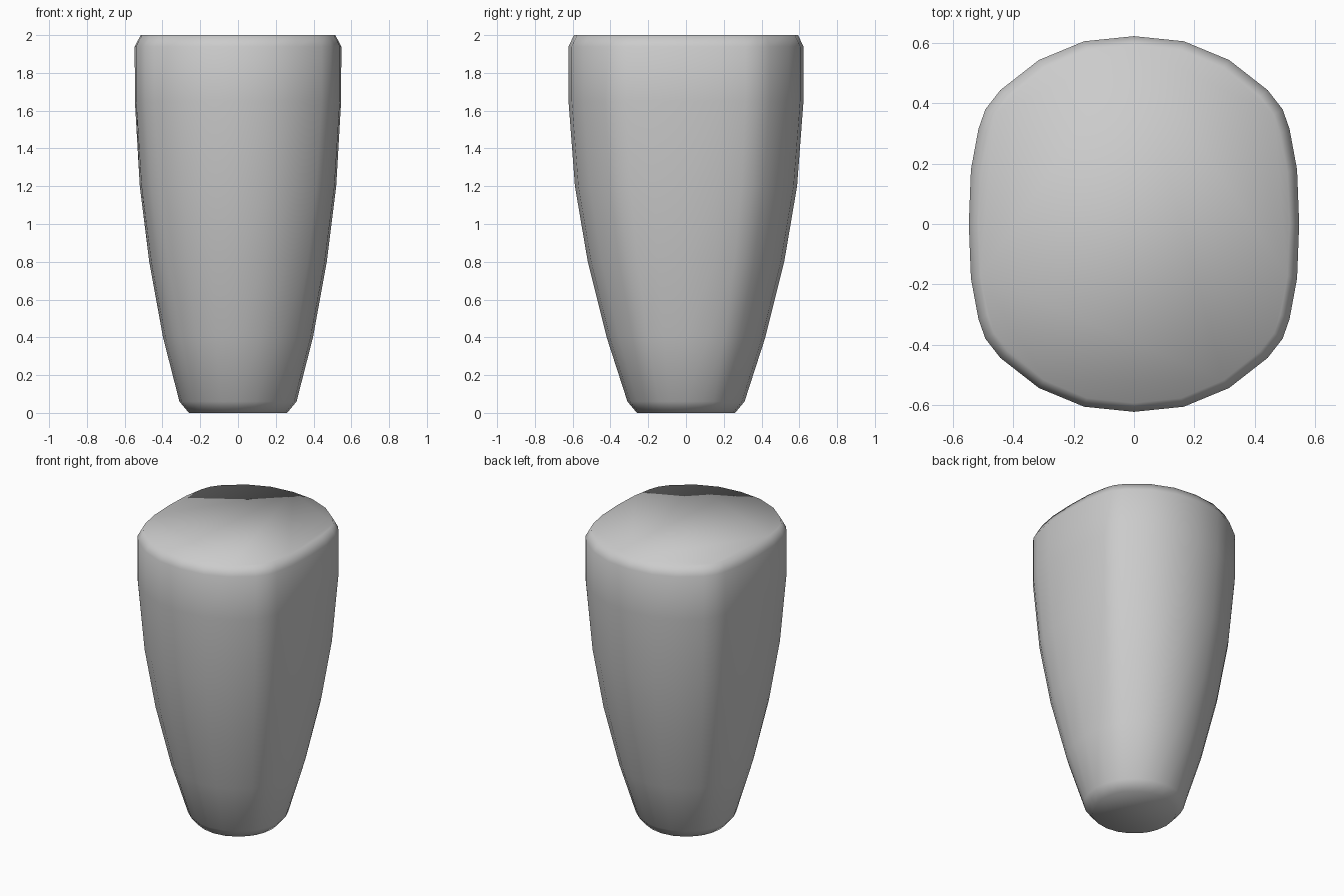
import bpy, math

if "Cube" in bpy.data.objects:
    bpy.data.objects.remove(bpy.data.objects["Cube"])

# Quarter outline of the wide top section (x, y), and unit circle at the foot
quarter = [(0.547, 0), (0.54, 0.18), (0.515, 0.315), (0.492, 0.38),
           (0.443, 0.443), (0.315, 0.543), (0.165, 0.605), (0, 0.622)]
outline = quarter + [(-x, y) for x, y in quarter[-2::-1]]
outline += [(x, -y) for x, y in outline[-2:0:-1]]
MAX_X, MAX_Y = 0.547, 0.622

# Levels: z, half width, half depth, blend from round to rounded-square
levels = [(0, 0.26, 0.26, 0), (0.06, 0.31, 0.31, 0), (0.4, 0.397, 0.42, 0.3),
          (0.8, 0.47, 0.52, 0.6), (1.2, 0.52, 0.588, 0.8),
          (1.65, 0.546, 0.622, 1), (1.94, 0.547, 0.622, 1), (2.0, 0.515, 0.593, 1)]


def section(z, half_x, half_y, blend):
    ring = []
    for x, y in outline:
        u, v = x / MAX_X, y / MAX_Y
        r = math.hypot(u, v)
        k = blend + (1 - blend) / r
        ring.append((u * k * half_x, v * k * half_y, z))
    return ring


# Tapered body lofted through the sections, capped at both ends
verts = [p for lv in levels for p in section(*lv)]
n = len(outline)
faces = [(r * n + i, r * n + (i + 1) % n, (r + 1) * n + (i + 1) % n, (r + 1) * n + i)
         for r in range(len(levels) - 1) for i in range(n)]
faces.append(tuple(range(n - 1, -1, -1)))
faces.append(tuple(range((len(levels) - 1) * n, len(levels) * n)))

mesh = bpy.data.meshes.new("tapered_body")
mesh.from_pydata(verts, [], faces)
mesh.update()
body = bpy.data.objects.new("tapered_body", mesh)
bpy.context.collection.objects.link(body)

# Smooth shading runs over the chamfers and caps
for poly in mesh.polygons:
    poly.use_smooth = True
